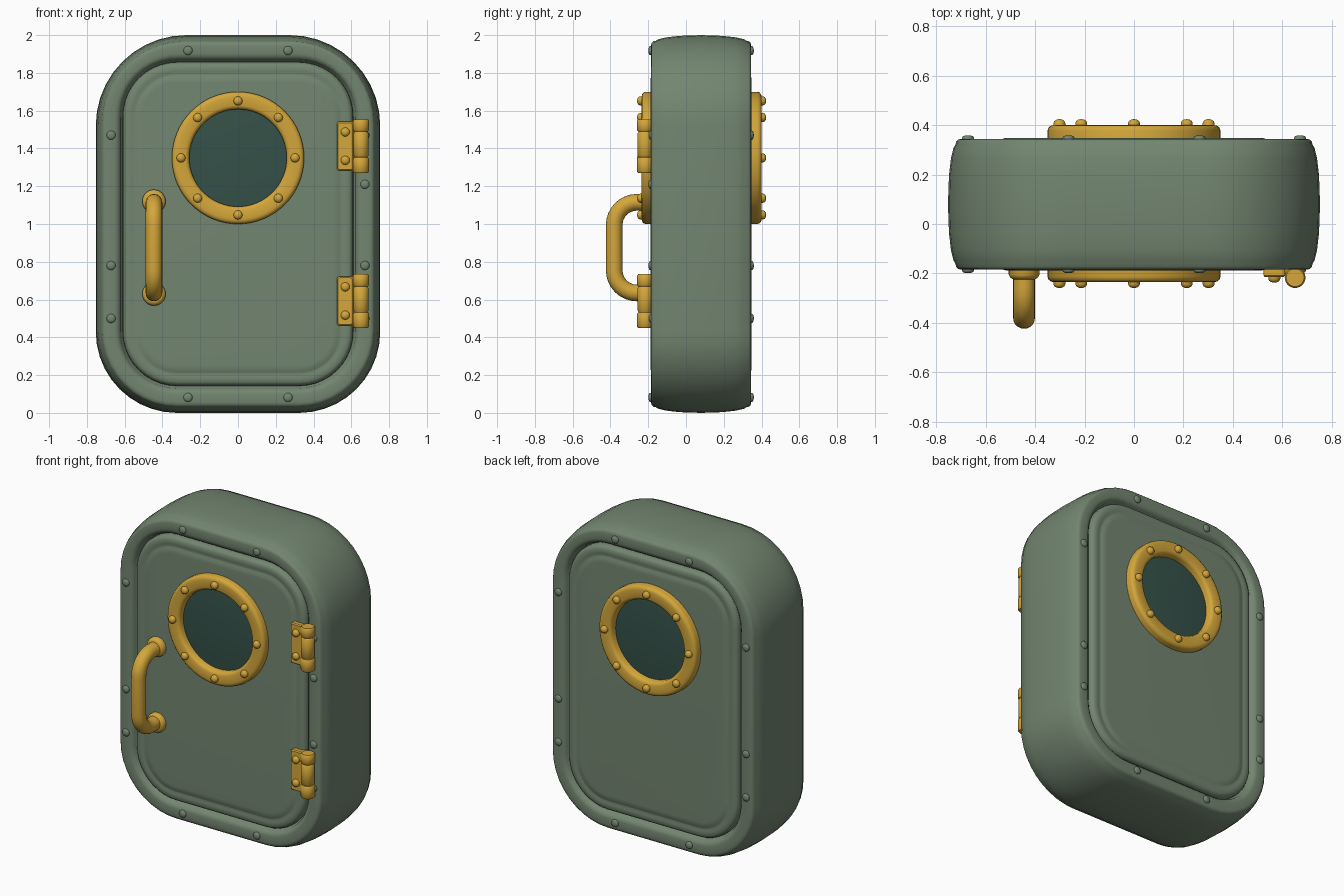
import bpy, bmesh, math
from mathutils import Vector

if "Cube" in bpy.data.objects:
    bpy.data.objects.remove(bpy.data.objects["Cube"])


def material(name, rgb):
    m = bpy.data.materials.new(name)
    m.diffuse_color = (*rgb, 1)
    m.use_nodes = True
    m.node_tree.nodes["Principled BSDF"].inputs["Base Color"].default_value = m.diffuse_color
    return m


GREEN = material("sea green paint", (0.170, 0.237, 0.162))
BRASS = material("brass", (0.66, 0.385, 0.043))
GLASS = material("dark teal glass", (0.036, 0.083, 0.067))


def outline(hw, hh, r, y, cx=0, cz=1, n=10, top=0.0):
    """Rounded rectangle in the xz plane; top adds radius to the upper corners."""
    pts = []
    for k, (sx, sz) in enumerate(((1, 1), (-1, 1), (-1, -1), (1, -1))):
        q = r + top if sz > 0 else r
        for i in range(n + 1):
            a = (k + i / n) * math.pi / 2
            pts.append(Vector((cx + sx * (hw - q) + q * math.cos(a), y,
                               cz + sz * (hh - q) + q * math.sin(a))))
    return pts


def circle(r, y, cx, cz, n=32):
    return [Vector((cx + r * math.cos(2 * math.pi * i / n), y,
                    cz + r * math.sin(2 * math.pi * i / n))) for i in range(n)]


def loft(bm, rings, closed=False):
    loops = [[bm.verts.new(p) for p in ring] for ring in rings]
    pairs = list(zip(loops, loops[1:]))
    if closed:
        pairs.append((loops[-1], loops[0]))
    else:
        bm.faces.new(loops[0])
        bm.faces.new(loops[-1])
    for a, b in pairs:
        for i in range(len(a)):
            j = (i + 1) % len(a)
            bm.faces.new((a[i], a[j], b[j], b[i]))


def finish(name, bm, mat, angle=40):
    bmesh.ops.recalc_face_normals(bm, faces=bm.faces[:])
    me = bpy.data.meshes.new(name)
    bm.to_mesh(me)
    bm.free()
    ob = bpy.data.objects.new(name, me)
    bpy.context.collection.objects.link(ob)
    me.materials.append(mat)
    bpy.ops.object.select_all(action='DESELECT')
    ob.select_set(True)
    bpy.context.view_layer.objects.active = ob
    bpy.ops.object.shade_smooth_by_angle(angle=math.radians(angle))
    return ob


def rivet(bm, x, y, z, s, r=0.024, h=0.024):
    """Domed rivet pointing along s * y."""
    loft(bm, [circle(r * k, y + s * h * t, x, z, 12) for k, t in
              ((1, -0.5), (1, 0.35), (0.85, 0.7), (0.5, 0.93), (0.15, 1))])


def inset(d, y):
    top = 0.05 * max(0, 1 - d / 0.14)
    return outline(0.753 - d, 1.0 - d, max(0.43 - d, 0.05), y, top=top)


# Depth of the outer faces
FRONT, BACK = -0.185, 0.345
SIDES = ((-1, FRONT), (1, BACK))

# Frame: bulging band with rolled front and back lips
lip = [(0.160, 0.060), (0.136, 0.045), (0.130, 0.018), (0.115, 0.004),
       (0.100, 0.000), (0.055, 0.000), (0.042, 0.003), (0.033, 0.012),
       (0.030, 0.025), (0.022, 0.038), (0.012, 0.080), (0.004, 0.150)]
profile = [(d, FRONT + t) for d, t in lip] + [(0, 0.08)]
profile += [(d, BACK - t) for d, t in reversed(lip)]
bm = bmesh.new()
loft(bm, [inset(d, y) for d, y in profile], closed=True)
finish("frame", bm, GREEN, 50)

# Door: slab with rolled border and a slightly raised field on both faces
border = [(0.250, -0.003), (0.228, -0.002), (0.215, 0.004), (0.205, 0.006),
          (0.192, 0.002), (0.165, 0.002), (0.152, 0.010), (0.144, 0.025),
          (0.142, 0.060)]
profile = [(d, FRONT + t) for d, t in border]
profile += [(d, BACK - t) for d, t in reversed(border)]
bm = bmesh.new()
loft(bm, [inset(d, y) for d, y in profile])
finish("door_panel", bm, GREEN, 50)

# Frame rivets
bm = bmesh.new()
for s, y in SIDES:
    for sx in (-1, 1):
        for z in (0.082, 1.918):
            rivet(bm, sx * 0.265, y, z, s, h=0.014)
        for z in (0.50, 0.78, 1.47):
            rivet(bm, sx * 0.672, y, z, s, h=0.014)
rivet(bm, 0.672, FRONT, 1.21, -1, h=0.014)
finish("frame_rivets", bm, GREEN)

# Portholes: brass rim, glass and eight rivets on each face
WZ = 1.35
for s, y, side in ((-1, FRONT, "front"), (1, BACK, "back")):
    h = 0.05 if s < 0 else 0.055
    rim = [(0.35, -0.03), (0.35, h - 0.022), (0.346, h - 0.010), (0.336, h - 0.002),
           (0.324, h), (0.278, h), (0.266, h - 0.005), (0.258, h - 0.018),
           (0.257, -0.03)]
    bm = bmesh.new()
    loft(bm, [circle(r, y + s * t, 0, WZ, 64) for r, t in rim], closed=True)
    finish(side + "_porthole_rim", bm, BRASS)

    bm = bmesh.new()
    loft(bm, [circle(r, y + s * t, 0, WZ, 48) for r, t in
              ((0.262, -0.03), (0.262, 0.006), (0.18, 0.012), (0.08, 0.015))])
    finish(side + "_porthole_glass", bm, GLASS)

    bm = bmesh.new()
    for i in range(8):
        a = i * math.pi / 4
        rivet(bm, 0.302 * math.cos(a), y + s * h, WZ + 0.302 * math.sin(a), s)
    finish(side + "_porthole_rivets", bm, BRASS)

# Hinges: leaf plate, web, three-knuckle barrel and rivets
for cz, label in ((0.592, "lower"), (1.412, "upper")):
    bm = bmesh.new()
    loft(bm, [outline(0.044 - e, 0.130 - e, 0.012, y, 0.568, cz, 4)
              for e, y in ((0, -0.15), (0, -0.208), (0.006, -0.215))])
    loft(bm, [outline(0.035, 0.115, 0.005, y, 0.630, cz, 3) for y in (-0.15, -0.208)])
    for dz in (-0.075, 0.075):
        rivet(bm, 0.568, -0.215, cz + dz, -1, 0.024, 0.022)
    finish(label + "_hinge_leaf", bm, BRASS)

    bm = bmesh.new()
    for lo, hi, r in ((-0.142, -0.060, 0.042), (-0.056, 0.074, 0.040),
                      (0.078, 0.142, 0.042), (-0.13, 0.13, 0.034)):
        rings = []
        for z, k in ((lo, 0.86), (lo + 0.007, 1), (hi - 0.007, 1), (hi, 0.86)):
            rings.append([Vector((p.x, -0.217 + p.z, cz + z))
                          for p in circle(r * k, 0, 0.652, 0, 24)])
        loft(bm, rings)
    finish(label + "_hinge_barrel", bm, BRASS)

# Handle: bent tube swept along a U path, with round mounting flanges
HX, ZT, ZB, GY, R = -0.445, 1.115, 0.635, -0.380, 0.12
path = [Vector((HX, -0.16, ZB))]
for zc, s, order in ((ZB + R, -1, range(9)), (ZT - R, 1, range(8, -1, -1))):
    for i in order:
        a = i / 8 * math.pi / 2
        path.append(Vector((HX, GY + R - R * math.sin(a), zc + s * R * math.cos(a))))
path.append(Vector((HX, -0.16, ZT)))
bm = bmesh.new()
rings = []
for i, p in enumerate(path):
    t = (path[min(i + 1, len(path) - 1)] - path[max(i - 1, 0)]).normalized()
    n = Vector((1, 0, 0)).cross(t)
    rings.append([p + 0.044 * (Vector((math.cos(a), 0, 0)) + n * math.sin(a))
                  for a in (2 * math.pi * k / 20 for k in range(20))])
loft(bm, rings)
finish("handle_grip", bm, BRASS)

bm = bmesh.new()
for z in (ZT + 0.005, ZB - 0.005):
    loft(bm, [circle(r, y, HX, z) for r, y in
              ((0.062, -0.15), (0.062, -0.205), (0.056, -0.217), (0.044, -0.224))])
finish("handle_flanges", bm, BRASS)
